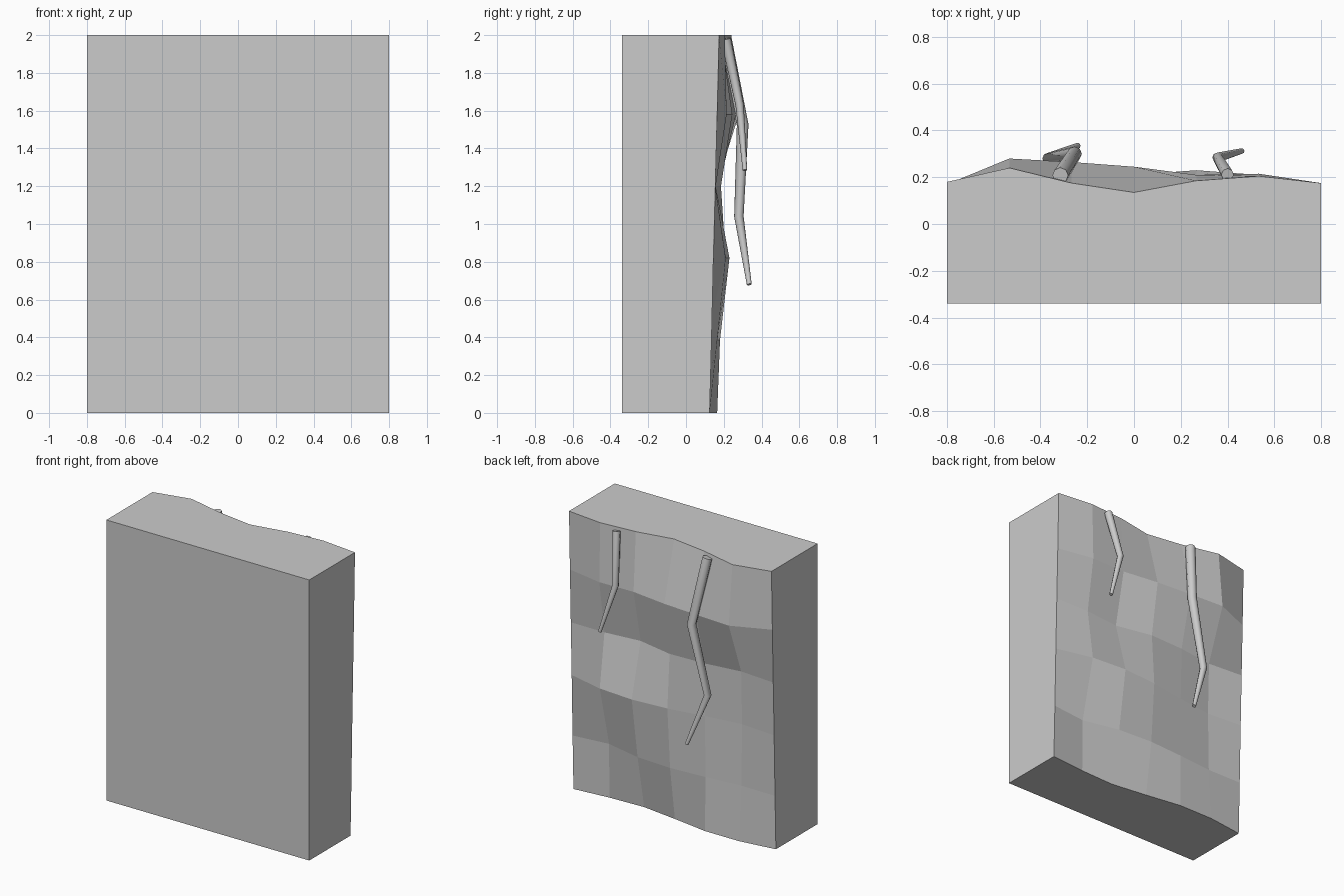
import bpy
import bmesh
import math
from mathutils import Vector

if "Cube" in bpy.data.objects:
    bpy.data.objects.remove(bpy.data.objects["Cube"], do_unlink=True)

# Single plain grey
grey = bpy.data.materials.new("stone_grey")
grey.use_nodes = True
COLOUR = (0.6, 0.6, 0.6, 1)
grey.diffuse_color = COLOUR
grey.node_tree.nodes["Principled BSDF"].inputs["Base Color"].default_value = COLOUR


def finish(name, bm):
    bmesh.ops.recalc_face_normals(bm, faces=bm.faces)
    mesh = bpy.data.meshes.new(name)
    bm.to_mesh(mesh)
    bm.free()
    mesh.materials.append(grey)
    obj = bpy.data.objects.new(name, mesh)
    bpy.context.collection.objects.link(obj)
    return obj


# Rock slab: flat front, coarse rippled back; depth per row, bottom to top, -x to +x
FRONT = -0.34
HEIGHTS = [0, 0.385, 0.82, 1.2, 1.58, 2]
DEPTHS = [
    [.13, .165, .165, .125, .09, .10, .125],
    [.14, .138, .163, .18, .165, .105, .135],
    [.15, .13, .165, .21, .23, .21, .145],
    [.16, .14, .175, .185, .13, .157, .155],
    [.17, .28, .265, .245, .21, .215, .165],
    [.18, .24, .175, .135, .185, .205, .175],
]


def rock_slab():
    bm = bmesh.new()
    columns = len(DEPTHS[0])
    step = 1.6 / (columns - 1)
    back = [[bm.verts.new((-0.8 + i * step, y, z)) for i, y in enumerate(row)]
            for z, row in zip(HEIGHTS, DEPTHS)]
    for low, high in zip(back, back[1:]):
        for i in range(columns - 1):
            bm.faces.new((low[i], low[i + 1], high[i + 1], high[i]))
    # Front corners, then front, top, bottom and sides as single faces
    bl, br, tl, tr = [bm.verts.new((x, FRONT, z)) for z in (0, 2) for x in (-0.8, 0.8)]
    bm.faces.new((bl, br, tr, tl))
    bm.faces.new([bl, br] + back[0][::-1])
    bm.faces.new([tl, tr] + back[-1][::-1])
    bm.faces.new([bl, tl] + [row[0] for row in reversed(back)])
    bm.faces.new([br, tr] + [row[-1] for row in reversed(back)])
    return finish("rock_slab", bm)


# Hanging roots: tapering tubes swept along a few points
def root(name, points, radii, sides=8):
    bm = bmesh.new()
    pts = [Vector(p) for p in points]
    rings = []
    for i, (p, r) in enumerate(zip(pts, radii)):
        before = (p - pts[i - 1]).normalized() if i else Vector()
        after = (pts[i + 1] - p).normalized() if i + 1 < len(pts) else Vector()
        axis = (before + after).normalized()
        u = axis.cross(Vector((0, 1, 0))).normalized()
        v = axis.cross(u)
        angles = [math.tau * k / sides for k in range(sides)]
        rings.append([bm.verts.new(p + r * (u * math.cos(a) + v * math.sin(a)))
                      for a in angles])
    for a, b in zip(rings, rings[1:]):
        for k in range(sides):
            n = (k + 1) % sides
            bm.faces.new((a[k], a[n], b[n], b[k]))
    bm.faces.new(rings[0])
    bm.faces.new(rings[-1])
    obj = finish(name, bm)
    bpy.ops.object.select_all(action='DESELECT')
    obj.select_set(True)
    bpy.context.view_layer.objects.active = obj
    bpy.ops.object.shade_smooth_by_angle(angle=math.radians(50))
    return obj


rock_slab()
root("long_root",
     [(-.315, .208, 1.98), (-.254, .30, 1.525), (-.367, .28, 1.04), (-.241, .335, .68)],
     [.034, .031, .025, .013])
root("short_root",
     [(.40, .211, 1.98), (.357, .284, 1.63), (.461, .312, 1.285)],
     [.027, .022, .012])
